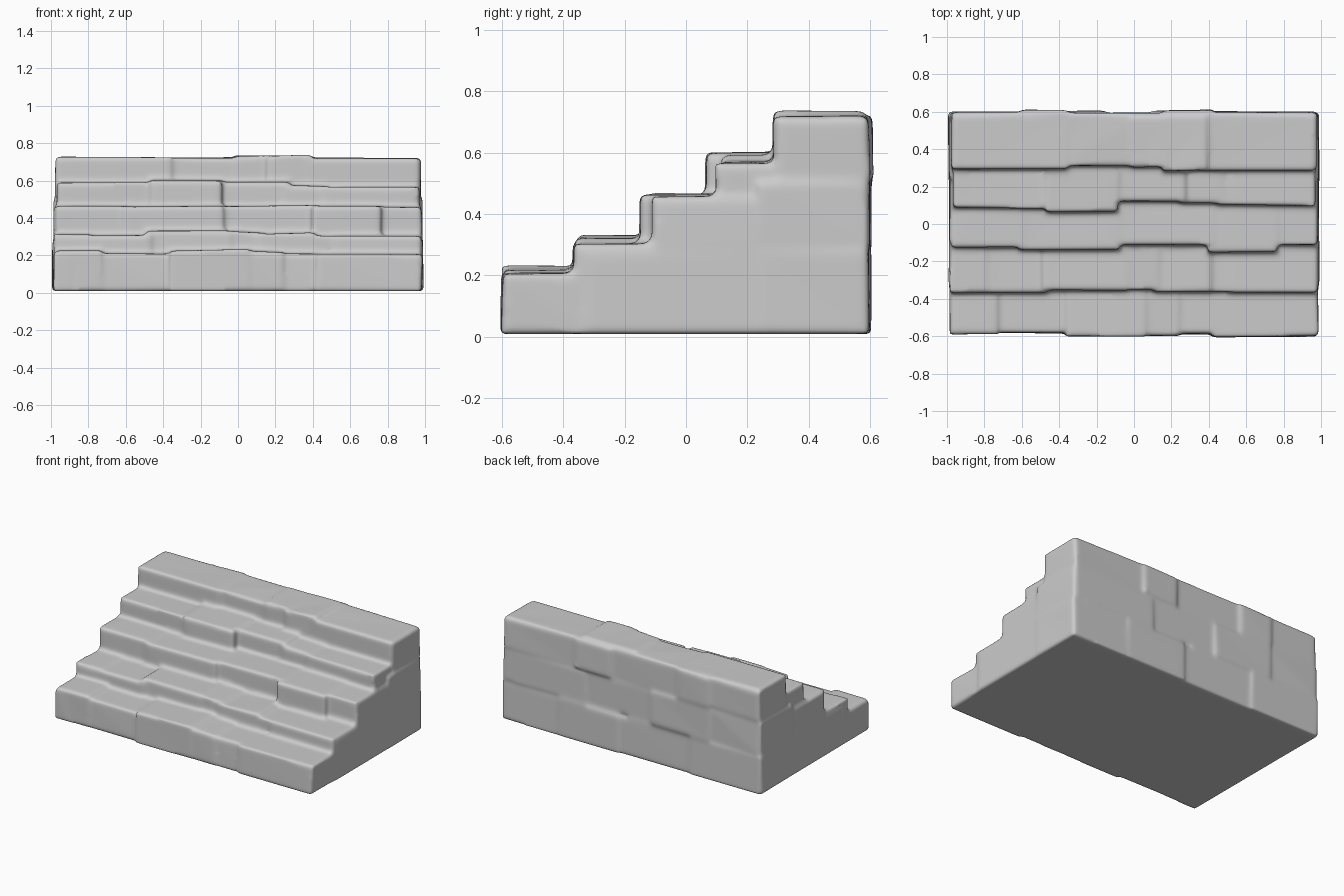
import bpy, bmesh, random

random.seed(4)
bm = bmesh.new()
BASE, BACK = 0.008, 0.575


def stone(x0, x1, y0, y1, z0, z1, jitter=0.005):
    """Slightly uneven block; the underside stays flat on the ground."""
    verts = bmesh.ops.create_cube(bm, size=1)["verts"]
    for v in verts:
        top = v.co.z > 0
        v.co.x = x1 if v.co.x > 0 else x0
        v.co.y = y1 if v.co.y > 0 else y0
        v.co.z = z1 if top else z0
        v.co.x += random.uniform(-jitter, jitter)
        v.co.y += random.uniform(-jitter, jitter)
        if top or z0 > 0.1:
            v.co.z += random.uniform(-jitter, jitter)


# steps: half width, then stones as (right end x, front y, tread z)
steps = [
    (0.98, [(-0.74, -0.585, 0.23), (-0.35, -0.583, 0.207), (0.05, -0.6, 0.228),
            (0.23, -0.598, 0.22), (0.43, -0.588, 0.21), (0.98, -0.603, 0.21)]),
    (0.98, [(-0.8, -0.37, 0.315), (-0.48, -0.37, 0.305), (-0.05, -0.357, 0.33),
            (0.12, -0.352, 0.325), (0.4, -0.362, 0.318), (0.52, -0.358, 0.302),
            (0.98, -0.368, 0.304)]),
    (0.975, [(-0.6, -0.122, 0.462), (-0.09, -0.137, 0.464), (0.41, -0.113, 0.464),
             (0.75, -0.153, 0.462), (0.975, -0.108, 0.46)]),
    (0.97, [(-0.46, 0.085, 0.587), (-0.1, 0.064, 0.602), (0.26, 0.117, 0.592),
            (0.46, 0.112, 0.573), (0.97, 0.1, 0.563)]),
    (0.968, [(-0.37, 0.293, 0.725), (0.0, 0.308, 0.722), (0.17, 0.305, 0.732),
             (0.38, 0.285, 0.735), (0.968, 0.288, 0.722)]),
]
for half, stones in steps:
    x0 = -half
    for x1, y, z in stones:
        stone(max(x0 - 0.012, -half), min(x1 + 0.012, half), y, BACK, BASE, z)
        x0 = x1

# back wall: courses of facing stones, (z range), then (right end x, back y)
courses = [
    (BASE, 0.27, 0.985, [(-0.45, 0.603), (0.1, 0.594), (0.55, 0.605), (0.985, 0.598)]),
    (0.285, 0.5, 0.975, [(-0.6, 0.597), (-0.15, 0.605), (0.35, 0.592), (0.975, 0.603)]),
    (0.515, 0.72, 0.97, [(-0.6, 0.6), (-0.36, 0.61), (0.16, 0.594), (0.42, 0.609), (0.97, 0.6)]),
]
for z0, z1, half, stones in courses:
    x0 = -half
    for x1, y in stones:
        stone(x0, x1, 0.5, y, z0, z1, 0.004)
        x0 = x1

# side walls: bulging end stones on both sides, (y range, z range, outer x)
ends = [(-0.59, -0.3, BASE, 0.205, 0.985), (-0.32, 0.25, BASE, 0.27, 0.99),
        (0.24, 0.59, BASE, 0.27, 0.993), (-0.1, 0.25, 0.28, 0.45, 0.984),
        (0.24, 0.59, 0.28, 0.5, 0.985), (0.3, 0.59, 0.515, 0.715, 0.977)]
for s in (-1, 1):
    for y0, y1, z0, z1, x in ends:
        a, b = sorted((s * 0.9, s * x))
        stone(a, b, y0, y1, z0, z1, 0.004)

# fuse all stones into one worn stone stairway
me = bpy.data.meshes.new("stone_steps")
bm.to_mesh(me)
bm.free()
stairs = bpy.data.objects.new("stone_steps", me)
bpy.context.collection.objects.link(stairs)
rem = stairs.modifiers.new("fuse", "REMESH")
rem.mode = "VOXEL"
rem.voxel_size = 0.012
rem.use_smooth_shade = True
sm = stairs.modifiers.new("wear", "SMOOTH")
sm.factor = 0.5
sm.iterations = 9
